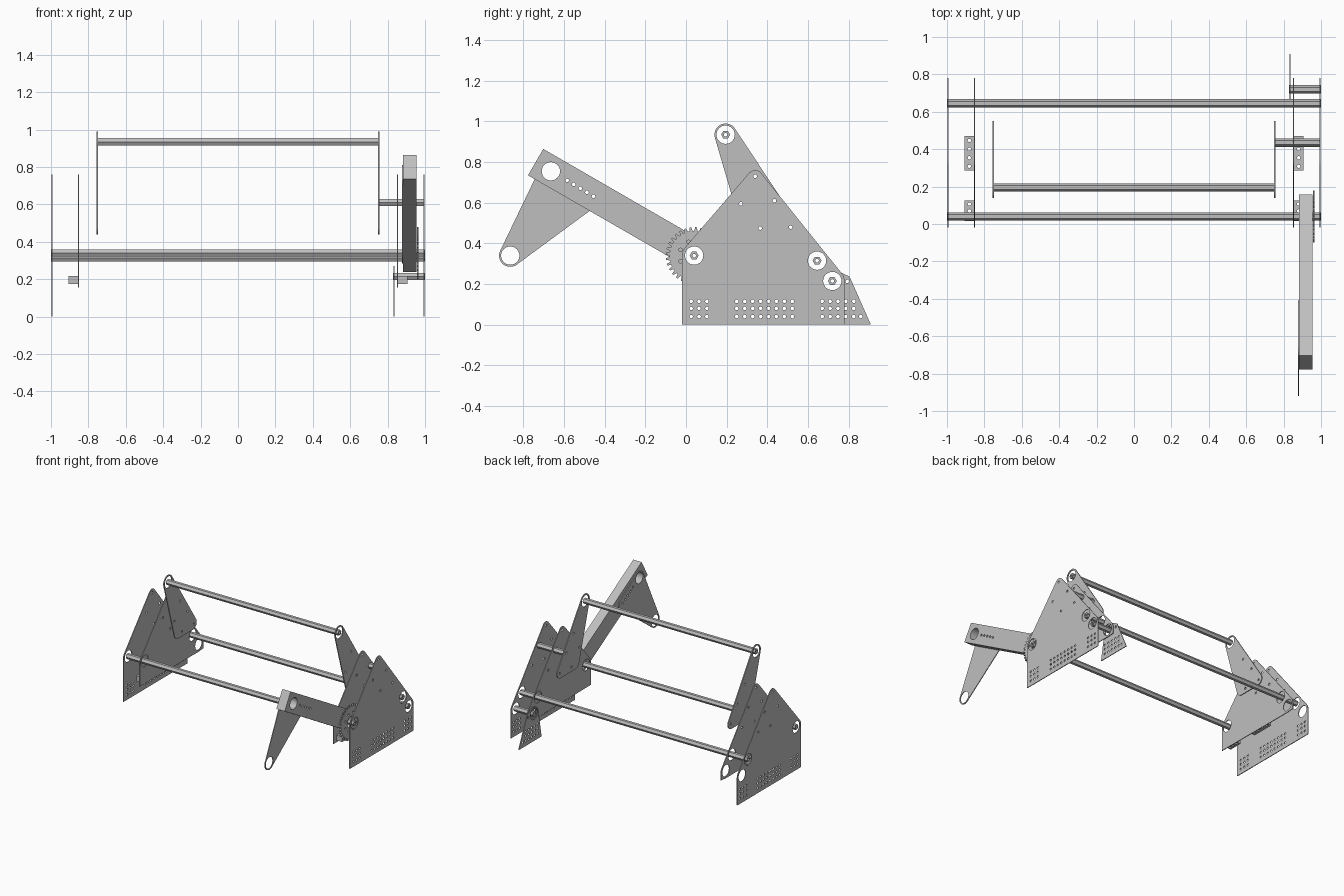
import bpy
from math import pi, sin, cos, radians
from mathutils import Vector
from mathutils.geometry import convex_hull_2d

cube = bpy.data.objects.get("Cube")
if cube:
    bpy.data.objects.remove(cube, do_unlink=True)

steel = bpy.data.materials.new("plain grey steel")
steel.use_nodes = True
GREY = (0.52, 0.52, 0.52, 1)
steel.diffuse_color = GREY
steel.node_tree.nodes["Principled BSDF"].inputs["Base Color"].default_value = GREY


def circle(y, z, r, n=24, turn=0.0):
    return [(y + r * cos(2 * pi * i / n + turn), z + r * sin(2 * pi * i / n + turn))
            for i in range(n)]


def hull(circles, corners=()):
    """Outline wrapped tightly around circles and sharp corners."""
    pts = [Vector(p) for c in circles for p in circle(*c, 40)]
    pts += [Vector(p) for p in corners]
    return [tuple(pts[i]) for i in convex_hull_2d(pts)]


def cut_sheet(name, outline, holes, low, high, upright=True):
    """Flat outline with holes, thickened along x (or along z if not upright)."""
    curve = bpy.data.curves.new(name, "CURVE")
    curve.dimensions = "2D"
    curve.fill_mode = "BOTH"
    curve.extrude = (high - low) / 2
    for loop in [outline] + holes:
        spline = curve.splines.new("POLY")
        spline.points.add(len(loop) - 1)
        for point, (u, v) in zip(spline.points, loop):
            point.co = (u, v, 0, 1)
        spline.use_cyclic_u = True
        spline.use_smooth = False
    temp = bpy.data.objects.new(name + "_curve", curve)
    bpy.context.collection.objects.link(temp)
    bpy.context.view_layer.update()
    graph = bpy.context.evaluated_depsgraph_get()
    mesh = bpy.data.meshes.new_from_object(temp.evaluated_get(graph))
    bpy.data.objects.remove(temp, do_unlink=True)
    mesh.name = name
    mesh.materials.clear()
    mesh.materials.append(steel)
    obj = bpy.data.objects.new(name, mesh)
    bpy.context.collection.objects.link(obj)
    mid = (low + high) / 2
    if upright:
        obj.rotation_euler = (pi / 2, 0, pi / 2)
        obj.location.x = mid
    else:
        obj.location.z = mid
    return obj


# Shaft centres in (y, z)
FRONT, REAR, FOOT = (0.04, 0.34), (0.645, 0.315), (0.72, 0.215)
TOP, MID = (0.195, 0.935), (0.435, 0.61)
HANG, ELBOW = (-0.865, 0.34), (-0.665, 0.755)
BIG, SMALL = 0.045, 0.009
ROWS = (0.04, 0.08, 0.115)
PITCH = 0.039


def drill(points, r=SMALL, n=12):
    return [circle(y, z, r, n) for y, z in points]


def grid(start, count):
    return [(start + i * PITCH, z) for i in range(count) for z in ROWS]


big_holes = drill([FRONT, REAR, FOOT], BIG, 32)
bolt_holes = drill([(0.34, 0.73), (0.27, 0.595), (0.365, 0.475), MID, (0.515, 0.48)])
base_holes = drill(grid(0.025, 3) + grid(0.25, 8) + grid(0.67, 3))


def side_outline(bottom):
    return hull([(0.34, 0.72, 0.04), (*FRONT, 0.06), (*FOOT, 0.06)],
                [(-0.02, bottom), (0.78, bottom)])


# Side plates, swing plates and mounting blocks, mirrored left and right
for side, s in (("left", 1), ("right", -1)):
    def sheet(name, outline, holes, x, t=0.006):
        cut_sheet(f"{side}_{name}", outline, holes, s * x - t / 2, s * x + t / 2)

    sheet("outer_plate", side_outline(0), big_holes + bolt_holes + base_holes, 0.995)
    sheet("inner_plate", side_outline(0.16), big_holes + bolt_holes, 0.852)
    swing = hull([(*TOP, 0.055), (0.32, 0.49, 0.05), (0.505, 0.485, 0.045)])
    sheet("swing_plate", swing, bolt_holes + drill([TOP], BIG, 32), 0.752, 0.008)

    for label, y0, y1, count in (("front", 0.015, 0.125, 3), ("rear", 0.285, 0.47, 4)):
        a, b = sorted((s * 0.856, s * 0.905))
        step = (y1 - y0) / count
        holes = drill([((a + b) / 2, y0 + step * (i + 0.5)) for i in range(count)])
        cut_sheet(f"{side}_{label}_mounting_block",
                  [(a, y0), (b, y0), (b, y1), (a, y1)], holes, 0.175, 0.217, False)

# Hexagonal bored shafts
for name, centre, x0, x1 in (("front_shaft", FRONT, -1, 1),
                             ("rear_shaft", REAR, -1, 1),
                             ("foot_shaft", FOOT, 0.83, 1),
                             ("top_shaft", TOP, -0.757, 0.757),
                             ("middle_shaft", MID, 0.75, 0.992)):
    cut_sheet(name, circle(*centre, 0.022, 6), drill([centre]), x0, x1)

# Foot plate at the back
foot = hull([(*FOOT, 0.055)], [(0.805, 0.237), (0.91, 0), (0.625, 0)])
foot_holes = drill(grid(0.67, 5) + [(0.86, 0.04), (0.793, 0.213)])
cut_sheet("foot_plate", foot, foot_holes + drill([FOOT], BIG, 32), 0.832, 0.838)

# Thick lever arm, sloping down to the front shaft
along = Vector((cos(radians(-30)), sin(radians(-30))))
across = Vector((-along.y, along.x))
end = Vector((-0.74, 0.80))
arm = [tuple(end + along * d + across * w)
       for d, w in ((0, -0.075), (0.994, -0.075), (0.994, 0.075), (0, 0.075))]
arm_bolts = drill([(-0.585 + i * 0.0325, 0.71 - i * 0.0195) for i in range(5)])
cut_sheet("lever_arm", arm, arm_bolts + drill([FRONT, ELBOW], BIG, 32), 0.882, 0.955)

# Hanging plate under the lever arm
hang = hull([(*HANG, 0.055), (*ELBOW, 0.055), (-0.455, 0.63, 0.045)])
cut_sheet("hanging_plate", hang, arm_bolts + drill([HANG, ELBOW], BIG, 32), 0.876, 0.882)

# Toothed wheel beside the lever arm
TEETH = 32
wheel = []
for i in range(TEETH):
    for part, r in ((0, 0.121), (0.3, 0.121), (0.5, 0.14), (0.8, 0.14)):
        t = 2 * pi * (i + part) / TEETH
        wheel.append((FRONT[0] + r * cos(t), FRONT[1] + r * sin(t)))
ring = drill(circle(*FRONT, 0.073, 8, pi / 8))
cut_sheet("toothed_wheel", wheel, ring + drill([FRONT], BIG, 32), 0.956, 0.965)
